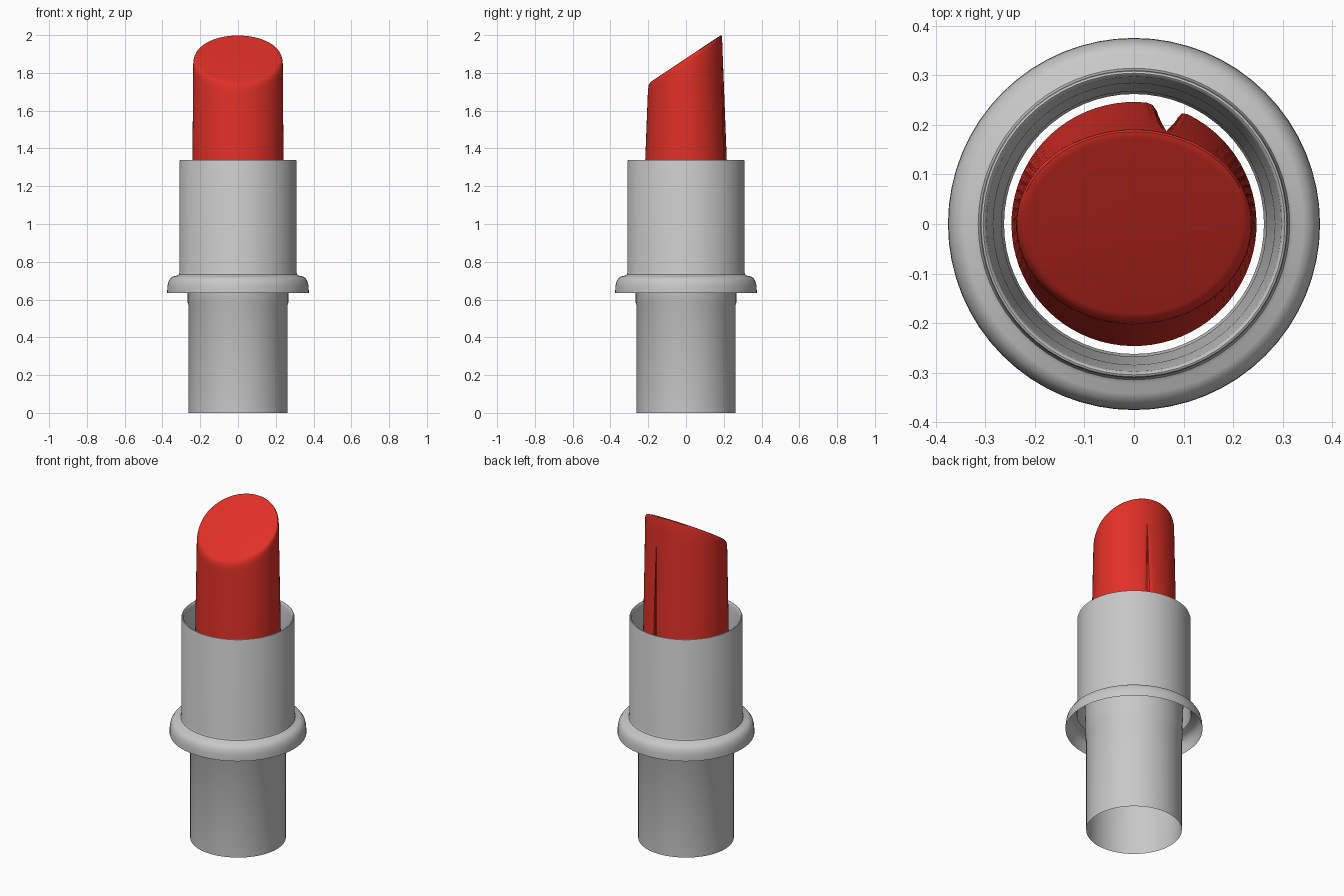
import bpy, bmesh, math

if "Cube" in bpy.data.objects:
    bpy.data.objects.remove(bpy.data.objects["Cube"])


def material(name, rgb):
    m = bpy.data.materials.new(name)
    m.diffuse_color = (*rgb, 1)
    m.use_nodes = True
    m.node_tree.nodes["Principled BSDF"].inputs["Base Color"].default_value = m.diffuse_color
    return m


GREY = material("silver grey", (0.58, 0.58, 0.58))
RED = material("lipstick red", (0.75, 0.03, 0.02))


def finish(bm, name, mat, angle=40):
    me = bpy.data.meshes.new(name)
    bmesh.ops.remove_doubles(bm, verts=bm.verts, dist=1e-5)
    bmesh.ops.recalc_face_normals(bm, faces=bm.faces)
    bm.to_mesh(me)
    bm.free()
    ob = bpy.data.objects.new(name, me)
    me.materials.append(mat)
    bpy.context.collection.objects.link(ob)
    bpy.ops.object.select_all(action='DESELECT')
    ob.select_set(True)
    bpy.context.view_layer.objects.active = ob
    bpy.ops.object.shade_smooth_by_angle(angle=math.radians(angle))


def skin(bm, rows, closed):
    n = len(rows[0])
    for a, b in zip(rows, rows[1:]):
        for i in range(n if closed else n - 1):
            j = (i + 1) % n
            bm.faces.new((a[i], a[j], b[j], b[i]))


def lathe(name, profile, mat, n=64):
    bm = bmesh.new()
    rows = [[bm.verts.new((r * math.cos(math.tau * i / n), r * math.sin(math.tau * i / n), z))
             for i in range(n)] for r, z in profile]
    skin(bm, rows, True)
    finish(bm, name, mat)


# open base tube
lathe("base_tube", [(0.262, 0), (0.262, 0.57), (0.266, 0.58), (0.267, 0.68)], GREY)

# sleeve with flared hollow collar, rolled lip and tapering inner wall
lathe("sleeve_and_collar", [
    (0.375, 0.635), (0.374, 0.67), (0.368, 0.697), (0.357, 0.714), (0.342, 0.723),
    (0.322, 0.727), (0.314, 0.732), (0.31, 0.745), (0.31, 1.332), (0.308, 1.338),
    (0.304, 1.34), (0.300, 1.337), (0.297, 1.325), (0.293, 1.29), (0.284, 1.2),
    (0.276, 0.95), (0.267, 0.68)], GREY)

# lipstick bullet: oval tapering body with a narrow seam slit at the back
Z0, SLIT_TOP, SLIT_ANGLE = 0.56, 1.85, 0.278


def slant(y):
    return 1.877 + 0.665 * y


def half_size(z):
    t = (z - Z0) / (1.75 - Z0)
    return 0.247 - 0.009 * t, 0.246 - 0.046 * min(t, 1.2)


def column_point(u, t, depth, scale, drop):
    """u: 0..1 around from the slit, t: height fraction, depth: turn-in at slit."""
    y = 0.2 * math.cos(SLIT_ANGLE + math.tau * u)
    top = slant(y) - 0.032 + 0.1 * y
    z = Z0 + (top - Z0) * t
    w = max(0.0, (SLIT_TOP - z) / (SLIT_TOP - Z0))
    gap = 0.09 * w ** 0.8
    a = SLIT_ANGLE + gap + (math.tau - 2 * gap) * u
    hx, hy = half_size(z)
    x, y = hx * math.sin(a), hy * math.cos(a) - depth * min(1, w * 1.2)
    if t == 1:
        x, y = x * scale, y * scale
        z = slant(y) - drop * (0.032 - 0.1 * y)
    return x, y, z


N = 72
columns = [(0, 0.055), (0, 0.014), (0.006, 0.003)]
columns += [(i / N, 0) for i in range(1, N)]
columns += [(0.994, 0.003), (1, 0.014), (1, 0.055)]
levels = [(t / 16, 1, 1) for t in range(16)]
levels += [(1, 1, 1), (1, 0.994, 0.55), (1, 0.975, 0.2), (1, 0.945, 0.04), (1, 0.9, 0)]
bm = bmesh.new()
rows = [[bm.verts.new(column_point(u, t, d, s, k)) for u, d in columns]
        for t, s, k in levels]
skin(bm, rows, False)
centre = bm.verts.new((0, 0, slant(0)))
for a, b in zip(rows[-1], rows[-1][1:]):
    bm.faces.new((a, b, centre))
bmesh.ops.dissolve_degenerate(bm, dist=1e-5, edges=bm.edges)
finish(bm, "lipstick_bullet", RED)
